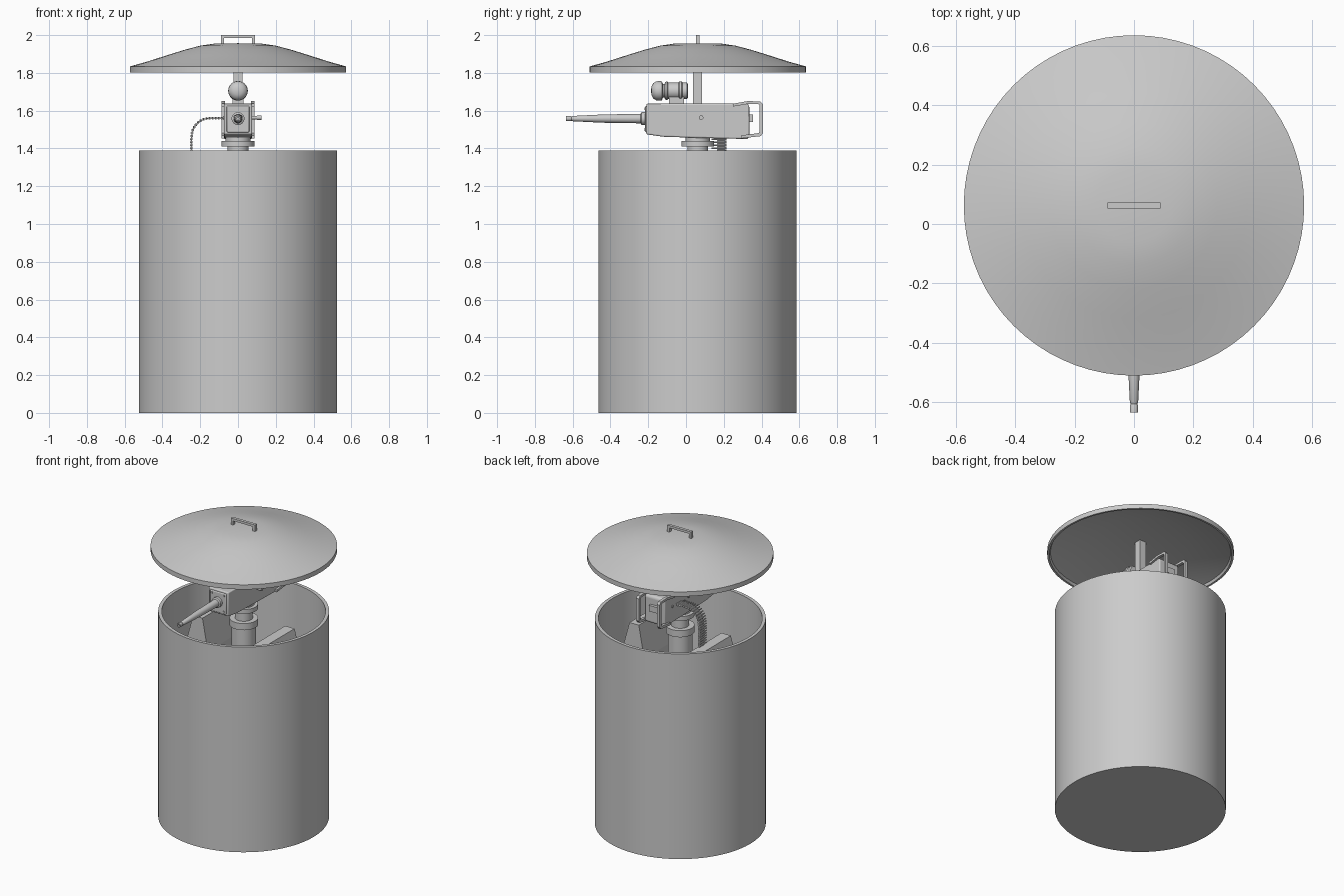
import bpy, bmesh, math
from mathutils import Vector, Matrix

if "Cube" in bpy.data.objects:
    bpy.data.objects.remove(bpy.data.objects["Cube"])

CY = 0.0625  # turret axis


def finish(name, bm, smooth=True, bevel=0):
    bmesh.ops.recalc_face_normals(bm, faces=bm.faces)
    me = bpy.data.meshes.new(name)
    bm.to_mesh(me)
    bm.free()
    ob = bpy.data.objects.new(name, me)
    bpy.context.collection.objects.link(ob)
    if bevel:
        m = ob.modifiers.new("bevel", 'BEVEL')
        m.width, m.segments = bevel, 3
        m.limit_method = 'ANGLE'
    if smooth:
        bpy.context.view_layer.objects.active = ob
        ob.select_set(True)
        bpy.ops.object.shade_smooth_by_angle(angle=math.radians(35))
        ob.select_set(False)
    return ob


def lathe(name, prof, origin, axis='Z', n=32):
    """Spin (radius, height) points round an axis through origin."""
    bm = bmesh.new()
    vs = [bm.verts.new((r, 0, h)) for r, h in prof]
    es = [bm.edges.new(p) for p in zip(vs, vs[1:])]
    bmesh.ops.spin(bm, geom=vs + es, cent=(0, 0, 0), axis=(0, 0, 1),
                   angle=2 * math.pi, steps=n, use_duplicate=False)
    bmesh.ops.remove_doubles(bm, verts=bm.verts, dist=1e-5)
    rot = {'Z': Matrix(), 'Y': Matrix.Rotation(-math.pi / 2, 4, 'X'),
           'X': Matrix.Rotation(math.pi / 2, 4, 'Y')}[axis]
    bmesh.ops.transform(bm, matrix=Matrix.Translation(origin) @ rot, verts=bm.verts)
    return finish(name, bm)


def box(name, lo, hi, bevel=0):
    bm = bmesh.new()
    lo, hi = Vector(lo), Vector(hi)
    bmesh.ops.create_cube(bm, size=1, matrix=Matrix.Translation((lo + hi) / 2)
                          @ Matrix.Diagonal((*(hi - lo), 1)))
    return finish(name, bm, bool(bevel), bevel)


def extrude(name, pts, a, b, axis='X', bevel=0):
    """Extrude a 2D outline: (y, z) along X, or (x, z) along Y."""
    bm = bmesh.new()
    co = (lambda p, t: (t, *p)) if axis == 'X' else (lambda p, t: (p[0], t, p[1]))
    f = bm.faces.new([bm.verts.new(co(p, a)) for p in pts])
    r = bmesh.ops.extrude_face_region(bm, geom=[f])
    d = Vector(co((0, 0), b - a))
    bmesh.ops.translate(bm, vec=d, verts=[v for v in r['geom'] if isinstance(v, bmesh.types.BMVert)])
    return finish(name, bm, bool(bevel), bevel)


def frame(name, outer, inner, a, b, axis='X'):
    """Open bracket: outer path joined to the inner path run backwards."""
    return extrude(name, outer + inner[::-1], a, b, axis)


# hollow drum
lathe("drum", [(0, 0), (.525, 0), (.525, 1.39), (.503, 1.39), (.503, .03), (0, .03)], (0, CY - .002, 0), n=72)

# domed lid with a flat centre and shallow rim
lathe("lid", [(0, 1.957), (.125, 1.955), (.2, 1.944), (.28, 1.923), (.38, 1.892), (.48, 1.86), (.573, 1.834),
              (.573, 1.803), (.56, 1.803), (.553, 1.82), (.3, 1.89), (0, 1.89)], (0, CY, 0), n=72)
frame("lid_handle", [(-.09, 1.95), (-.09, 2), (.09, 2), (.09, 1.95)],
      [(-.073, 1.95), (-.073, 1.984), (.073, 1.984), (.073, 1.95)], CY - .01, CY + .01, 'Y')
box("lid_post", (-.025, .038, 1.62), (.025, .086, 1.9))

# central pedestal
lathe("pedestal", [(0, .03), (.18, .03), (.18, .06), (.075, .07), (.075, 1.30), (.088, 1.30), (.088, 1.345),
                   (.055, 1.345), (.055, 1.41), (.087, 1.41), (.087, 1.44), (.065, 1.44), (.065, 1.47),
                   (0, 1.47)], (0, CY, 0), n=40)

# gun body
extrude("gun_body", [(-.21, 1.475), (-.12, 1.462), (.1, 1.455), (.325, 1.45), (.335, 1.46),
                     (.335, 1.625), (.325, 1.637), (-.21, 1.637)], -.075, .075, bevel=.014)
box("gun_front_plate", (-.06, -.216, 1.485), (.06, -.2, 1.625), .006)
for x in (-.045, .045):
    for z in (1.5, 1.61):
        lathe("plate_bolt", [(0, 0), (.007, 0), (.007, .01), (0, .01)], (x, -.221, z), 'Y', 12)
for y in (.08, .255):
    lathe("side_pin", [(0, -.08), (.009, -.08), (.009, .08), (0, .08)], (0, y, 1.563), 'X', 16)
lathe("cocking_lever", [(0, .07), (.009, .07), (.009, .1), (.012, .1), (.012, .125), (0, .125)],
      (0, .08, 1.563), 'X', 16)

# barrel with open muzzle
lathe("gun_barrel", [(0, -.60), (.007, -.60), (.007, -.635), (.014, -.635), (.014, -.612), (.011, -.606),
                     (.014, -.6), (.019, -.5), (.022, -.43), (.025, -.24), (.034, -.235), (.034, -.2), (0, -.2)],
      (0, 0, 1.558), 'Y', 28)

# rear grips, one each side
for s in (-1, 1):
    frame("rear_grip", [(.25, 1.637), (.33, 1.651), (.395, 1.648), (.408, 1.632), (.408, 1.482),
                        (.395, 1.465), (.29, 1.453)],
          [(.25, 1.622), (.33, 1.636), (.384, 1.634), (.39, 1.626), (.39, 1.49), (.384, 1.481), (.29, 1.469)],
          s * .078 - .01, s * .078 + .01)
box("trigger_block", (-.03, .33, 1.54), (.03, .355, 1.58))

# sight on top
lathe("sight", [(0, -.185), (.022, -.183), (.04, -.174), (.05, -.158), (.052, -.142), (.05, -.128), (.036, -.122),
                (.036, -.114), (.046, -.11), (.05, -.1), (.044, -.094), (.044, -.04), (.05, -.034), (.05, -.024),
                (.044, -.018), (.044, .004), (.036, .01), (0, .01)], (0, 0, 1.705), 'Y', 32)
box("sight_mount", (-.03, -.09, 1.62), (.03, -.01, 1.68))

# cartridge belt: straight, quarter bend, then down into the crate
path = [Vector((-.07 - i * .016, 1.56)) for i in range(6)]
R = .095
for i in range(1, 10):
    a = math.pi / 2 * i / 9
    path.append(Vector((-.15 - R * math.sin(a), 1.56 - R + R * math.cos(a))))
path += [Vector((-.247, 1.465 - i * .016)) for i in range(1, 11)]
bm = bmesh.new()
for p in path:
    for length, rad, y in ((.05, .0075, .19), (.03, .004, .15)):
        bmesh.ops.create_cone(bm, cap_ends=True, segments=10, radius1=rad, radius2=rad, depth=length,
                              matrix=Matrix.Translation((p.x, y, p.y)) @ Matrix.Rotation(math.pi / 2, 4, 'X'))
finish("cartridge_belt", bm)
normals = [(path[min(i + 1, len(path) - 1)] - path[max(i - 1, 0)]).normalized() * .003 for i in range(len(path))]
frame("belt_links", [(p.x - n.y, p.y + n.x) for p, n in zip(path, normals)],
      [(p.x + n.y, p.y - n.x) for p, n in zip(path, normals)], .168, .205, 'Y')

# tapered crates either side of the pedestal, turned 180 degrees from each other
for s, side in ((-1, "left"), (1, "right")):
    outline = [(s * x, z) for x, z in ((.24, 1.315), (.31, 1.315), (.37, 1.1), (.37, .95), (.2, .95), (.2, 1.1))]
    y0, y1 = sorted((CY + s * .1, CY - s * .3))
    extrude(side + "_crate", outline, y0, y1, 'Y')
    x0, x1 = sorted((s * .05, s * .22))
    box(side + "_crate_arm", (x0, CY - .03, 1.0), (x1, CY + .03, 1.06))
